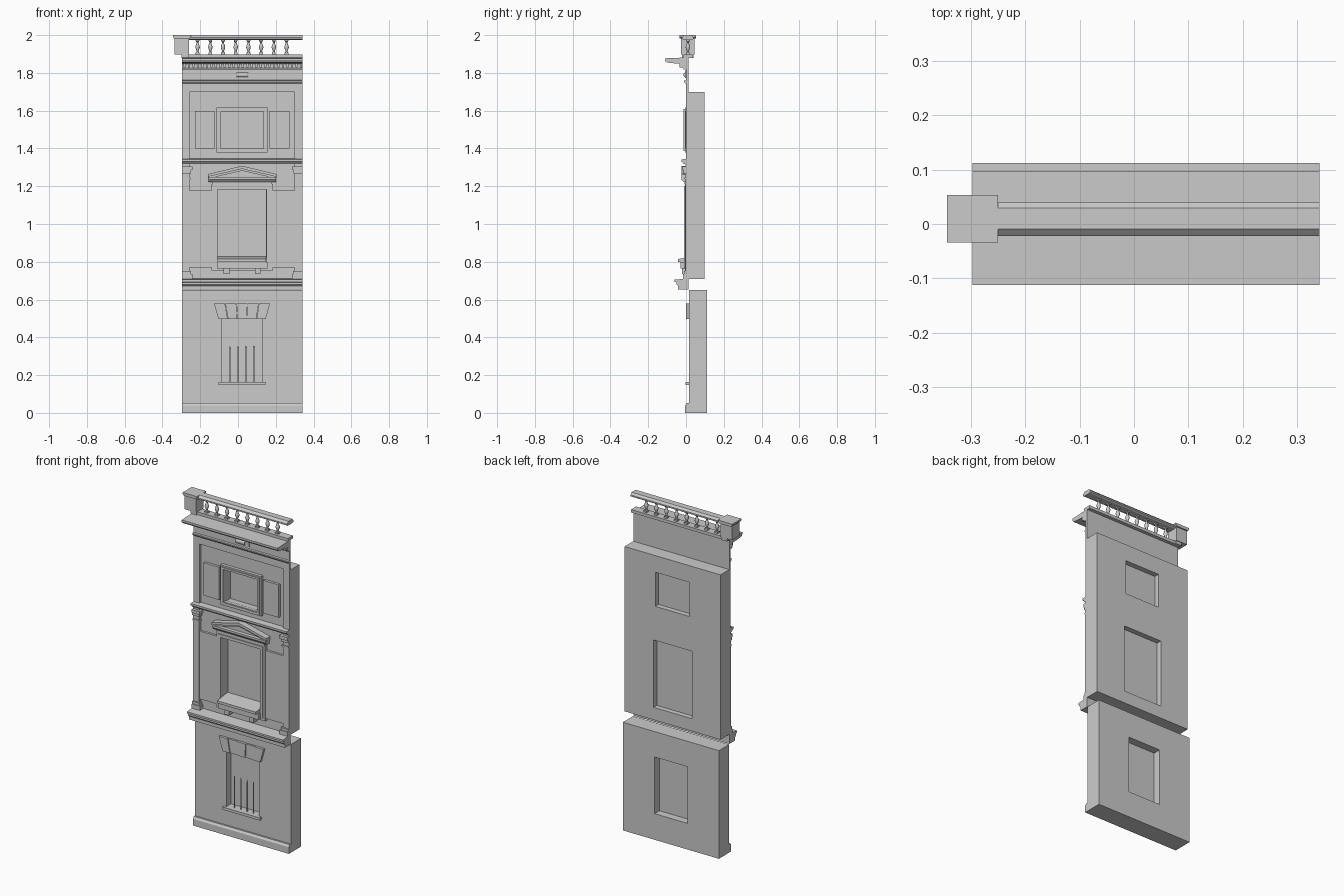
import bpy, bmesh, math

XL, XR, CX = -0.297, 0.341, 0.022


def finish(name, bm, smooth=False):
    bmesh.ops.recalc_face_normals(bm, faces=bm.faces)
    me = bpy.data.meshes.new(name)
    bm.to_mesh(me)
    bm.free()
    ob = bpy.data.objects.new(name, me)
    bpy.context.collection.objects.link(ob)
    if smooth:
        for o in bpy.context.selected_objects:
            o.select_set(False)
        ob.select_set(True)
        bpy.context.view_layer.objects.active = ob
        bpy.ops.object.shade_smooth_by_angle(angle=math.radians(35))
    return ob


def plate(name, x0, x1, z0, z1, y0, y1, holes=()):
    """Slab from y0 to y1 with rectangular holes (x0, x1, z0, z1)."""
    xs = sorted({x0, x1, *[v for h in holes for v in h[:2]]})
    zs = sorted({z0, z1, *[v for h in holes for v in h[2:]]})
    bm = bmesh.new()
    v = {(x, z): bm.verts.new((x, y0, z)) for x in xs for z in zs}
    for a, b in zip(xs, xs[1:]):
        for c, d in zip(zs, zs[1:]):
            mx, mz = (a + b) / 2, (c + d) / 2
            if not any(h[0] < mx < h[1] and h[2] < mz < h[3] for h in holes):
                bm.faces.new([v[a, c], v[b, c], v[b, d], v[a, d]])
    bmesh.ops.delete(bm, geom=[w for w in bm.verts if not w.link_faces], context='VERTS')
    ext = bmesh.ops.extrude_face_region(bm, geom=bm.faces[:], use_keep_orig=True)
    for w in ext['geom']:
        if isinstance(w, bmesh.types.BMVert):
            w.co.y = y1
    return finish(name, bm)


def prism(name, pts, a, b, axis='x'):
    """Extrude a (y,z) profile along x, or an (x,z) outline along y."""
    bm = bmesh.new()
    mk = (lambda p, t: (t, p[0], p[1])) if axis == 'x' else (lambda p, t: (p[0], t, p[1]))
    f, g = [[bm.verts.new(mk(p, t)) for p in pts] for t in (a, b)]
    bm.faces.new(f)
    bm.faces.new(g[::-1])
    for i in range(len(pts)):
        j = (i + 1) % len(pts)
        bm.faces.new([f[i], g[i], g[j], f[j]])
    return finish(name, bm)


def lathe(name, prof, x, y, seg=12):
    bm = bmesh.new()
    rings = [[bm.verts.new((x + r * math.cos(2 * math.pi * k / seg),
                            y + r * math.sin(2 * math.pi * k / seg), z))
              for k in range(seg)] for r, z in prof]
    for p, q in zip(rings, rings[1:]):
        for k in range(seg):
            bm.faces.new([p[k], p[(k + 1) % seg], q[(k + 1) % seg], q[k]])
    bm.faces.new(rings[0])
    bm.faces.new(rings[-1])
    return finish(name, bm, True)


def frame(name, x0, x1, z0, z1, t, y0, y1):
    return plate(name, x0, x1, z0, z1, y0, y1, [(x0 + t, x1 - t, z0 + t, z1 - t)])


# Walls with through openings, and panes set inside them
low = (-0.087, 0.13, 0.157, 0.497)
mid = (-0.108, 0.148, 0.785, 1.19)
top = (-0.092, 0.136, 1.395, 1.60)
plate("ground_wall", XL, XR, 0, 0.65, 0.015, 0.112, [low])
plate("upper_wall", XL, XR, 0.71, 1.70, 0.013, 0.097, [mid, top])
for n, h in (("ground", low), ("middle", mid), ("top", top)):
    plate(n + "_window_pane", *h, 0.058, 0.066)

# Plinth, string courses and cornices as profiles
prism("plinth", [(0.016, 0), (-0.004, 0), (-0.004, 0.04), (0.004, 0.052), (0.016, 0.052)], XL, XR)
prism("lower_string_course", [(0.013, 0.652), (-0.042, 0.652), (-0.042, 0.672), (-0.05, 0.68),
      (-0.05, 0.69), (-0.06, 0.694), (-0.06, 0.705), (0.013, 0.712)], XL, XR)
prism("upper_string_course", [(0.014, 1.318), (-0.012, 1.318), (-0.018, 1.328), (-0.025, 1.33),
      (-0.025, 1.342), (0.014, 1.346)], XL, XR)
prism("architrave_moulding", [(0.003, 1.742), (-0.004, 1.744), (-0.010, 1.752),
      (-0.010, 1.759), (0.003, 1.762)], XL, XR)
prism("cornice", [(0.010, 1.818), (-0.012, 1.818), (-0.018, 1.828), (-0.018, 1.848), (-0.08, 1.852),
      (-0.104, 1.856), (-0.112, 1.868), (-0.112, 1.877), (0.010, 1.882)], XL, XR)
for i in range(27):
    x = XL + 0.008 + i * 0.0237
    plate("dentil", x, x + 0.012, 1.829, 1.850, -0.034, -0.016)

# Ground window: sill, bars and flat arch
plate("ground_sill", -0.103, 0.146, 0.147, 0.163, -0.002, 0.058)
for i in range(4):
    lathe("window_bar", [(0.003, 0.16), (0.003, 0.34), (0.001, 0.354)], -0.043 + i * 0.0425, 0.028, 8)
for i in range(5):
    b0, b1 = [-0.104 + 0.252 * k / 5 for k in (i, i + 1)]
    t0, t1 = [-0.128 + 0.298 * k / 5 for k in (i, i + 1)]
    prism("arch_stone", [(b0 + .001, 0.497), (b1 - .001, 0.497), (t1 - .001, 0.58), (t0 + .001, 0.58)],
          (0.0, 0.004)[i % 2], 0.02, 'y')

# Middle storey: pilasters with base and capital, side panels
for s in (-1, 1):
    def mirrored(name, a, b, z0, z1, y0, y1):
        u, w = sorted((CX + s * a, CX + s * b))
        return plate(name, u, w, z0, z1, y0, y1)
    mirrored("pilaster", 0.278, 0.319, 0.71, 1.32, -0.003, 0.014)
    mirrored("pilaster_base", 0.264, 0.319, 0.71, 0.735, -0.016, 0.014)
    mirrored("pilaster_base_ring", 0.270, 0.319, 0.735, 0.75, -0.011, 0.014)
    mirrored("pilaster_neck", 0.274, 0.319, 1.235, 1.245, -0.009, 0.014)
    mirrored("pilaster_capital", 0.272, 0.319, 1.268, 1.285, -0.012, 0.014)
    mirrored("pilaster_abacus", 0.264, 0.319, 1.285, 1.304, -0.019, 0.014)
    mirrored("middle_side_panel", 0.155, 0.278, 0.77, 1.178, 0.0, 0.014)
    mirrored("top_side_panel", 0.146, 0.250, 1.40, 1.597, -0.002, 0.014)
    mirrored("sill_bracket", 0.068, 0.098, 0.735, 0.765, -0.022, 0.014)

# Middle window surround, ledge and pediment
frame("middle_outer_frame", -0.14, 0.184, 0.755, 1.212, 0.020, -0.005, 0.014)
frame("middle_inner_frame", -0.126, 0.170, 0.768, 1.20, 0.018, -0.010, 0.02)
plate("middle_ledge", -0.112, 0.156, 0.765, 0.80, -0.030, 0.056)
prism("middle_ledge_top", [(0.056, 0.80), (-0.043, 0.80), (-0.043, 0.815), (0.056, 0.828)], -0.108, 0.148)
plate("pediment_frieze", -0.135, 0.179, 1.208, 1.225, -0.008, 0.014)
prism("pediment_cornice", [(0.014, 1.222), (-0.012, 1.222), (-0.024, 1.236), (-0.024, 1.248),
      (0.014, 1.252)], CX - 0.178, CX + 0.178)
prism("pediment_field", [(CX - 0.16, 1.248), (CX + 0.16, 1.248), (CX, 1.298)], -0.006, 0.014, 'y')
for n, y, d in (("pediment_slope", -0.024, 0.0), ("pediment_slope_lower", -0.015, 0.010)):
    prism(n, [(CX - 0.182, 1.250 - d), (CX, 1.292 - d), (CX + 0.182, 1.250 - d),
              (CX + 0.182, 1.264 - d), (CX, 1.308 - d), (CX - 0.182, 1.264 - d)], y, 0.014, 'y')

# Top storey: raised border around a sunk field, window surround
plate("top_border", XL, XR, 1.34, 1.886, 0.0, 0.0135, [(-0.256, 0.300, 1.341, 1.70)])
frame("top_outer_frame", -0.113, 0.157, 1.378, 1.617, 0.022, -0.006, 0.014)
frame("top_inner_frame", -0.104, 0.148, 1.386, 1.608, 0.012, -0.012, 0.02)

# Frieze tablet with a small roll
plate("frieze_tablet", -0.032, 0.076, 1.772, 1.812, -0.006, 0.002)
roll = [(-0.002 + 0.012 * math.cos(a), 1.79 + 0.014 * math.sin(a))
        for a in [2 * math.pi * k / 12 for k in range(12)]]
prism("frieze_roll", roll, CX - 0.03, CX + 0.03)

# Balustrade: base, turned balusters, rail
plate("balustrade_base", XL, XR, 1.88, 1.898, -0.014, 0.034)
for i in range(8):
    x = -0.214 + i * 0.0673
    plate("baluster_foot", x - .010, x + .010, 1.897, 1.908, 0.0, 0.020)
    lathe("baluster", [(0.008, 1.907), (0.005, 1.914), (0.006, 1.918), (0.012, 1.934), (0.011, 1.942),
          (0.006, 1.955), (0.005, 1.962), (0.008, 1.965), (0.008, 1.969)], x, 0.010)
    plate("baluster_head", x - .010, x + .010, 1.968, 1.977, 0.0, 0.020)
prism("rail", [(-0.014, 1.975), (0.032, 1.975), (0.040, 1.980), (0.040, 1.988), (0.029, 2.0),
      (-0.009, 2.0), (-0.022, 1.988), (-0.022, 1.980)], XL, XR)

# Corner pedestal with cap
plate("pedestal", -0.336, -0.260, 1.898, 1.985, -0.026, 0.045)
plate("pedestal_base", -0.30, -0.262, 1.88, 1.9, -0.022, 0.041)
prism("pedestal_cap", [(-0.337, 1.982), (-0.258, 1.982), (-0.250, 1.990), (-0.250, 2.0),
      (-0.344, 2.0), (-0.344, 1.990)], -0.034, 0.053, 'y')
